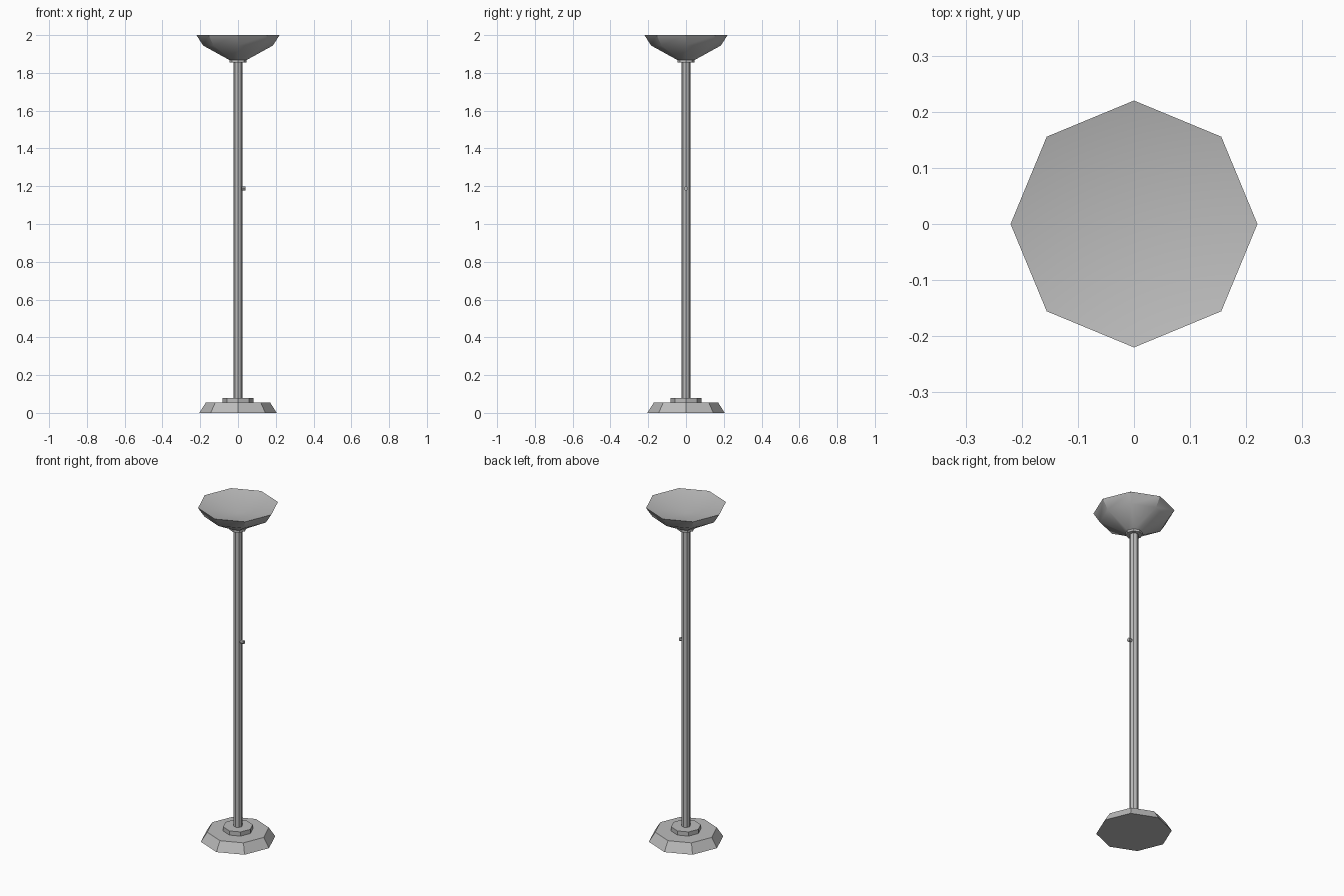
import bpy, bmesh, math

cube = bpy.data.objects.get("Cube")
if cube:
    bpy.data.objects.remove(cube, do_unlink=True)

grey = bpy.data.materials.new("grey metal")
grey.use_nodes = True
GREY = (0.5, 0.5, 0.5, 1)
grey.diffuse_color = GREY
grey.node_tree.nodes["Principled BSDF"].inputs["Base Color"].default_value = GREY


def lathe(name, profile, sides=8, smooth=None):
    """Spin (radius, height) points about z; a zero radius closes to a point."""
    bm = bmesh.new()
    rings = []
    for r, z in profile:
        n = sides if r else 1
        rings.append([bm.verts.new((r * math.cos(math.tau * i / sides),
                                    r * math.sin(math.tau * i / sides), z))
                      for i in range(n)])
    for a, b in zip(rings, rings[1:]):
        for i in range(sides):
            j = (i + 1) % sides
            corners = [a[i % len(a)], a[j % len(a)], b[j % len(b)], b[i % len(b)]]
            bm.faces.new(list(dict.fromkeys(corners)))
    bmesh.ops.recalc_face_normals(bm, faces=bm.faces)
    mesh = bpy.data.meshes.new(name)
    bm.to_mesh(mesh)
    bm.free()
    mesh.materials.append(grey)
    obj = bpy.data.objects.new(name, mesh)
    bpy.context.collection.objects.link(obj)
    if smooth:
        bpy.ops.object.select_all(action='DESELECT')
        obj.select_set(True)
        bpy.context.view_layer.objects.active = obj
        bpy.ops.object.shade_smooth_by_angle(angle=math.radians(smooth))
    return obj


# Weighted foot and the small disc on it
lathe("base", [(0, 0), (0.205, 0), (0.17, 0.055), (0, 0.055)])
lathe("base_disc", [(0, 0.055), (0.082, 0.055), (0.082, 0.08), (0, 0.08)])

# Pole and the collar under the bowl
lathe("pole", [(0, 0.08), (0.024, 0.08), (0.024, 1.86), (0, 1.86)])
lathe("collar", [(0, 1.855), (0.046, 1.855), (0.046, 1.868), (0, 1.868)])

# Open bowl: faceted outside, shallow smooth inside
lathe("bowl", [(0, 1.865), (0.04, 1.865), (0.185, 1.945), (0.22, 2.0),
               (0, 1.95)], smooth=30)

# Switch knob on the left of the pole
knob = lathe("switch_knob", [(0, 0), (0.011, 0), (0.011, 0.02), (0, 0.02)])
knob.rotation_euler = (0, math.pi / 2, 0)
knob.location = (0.02, 0, 1.188)
